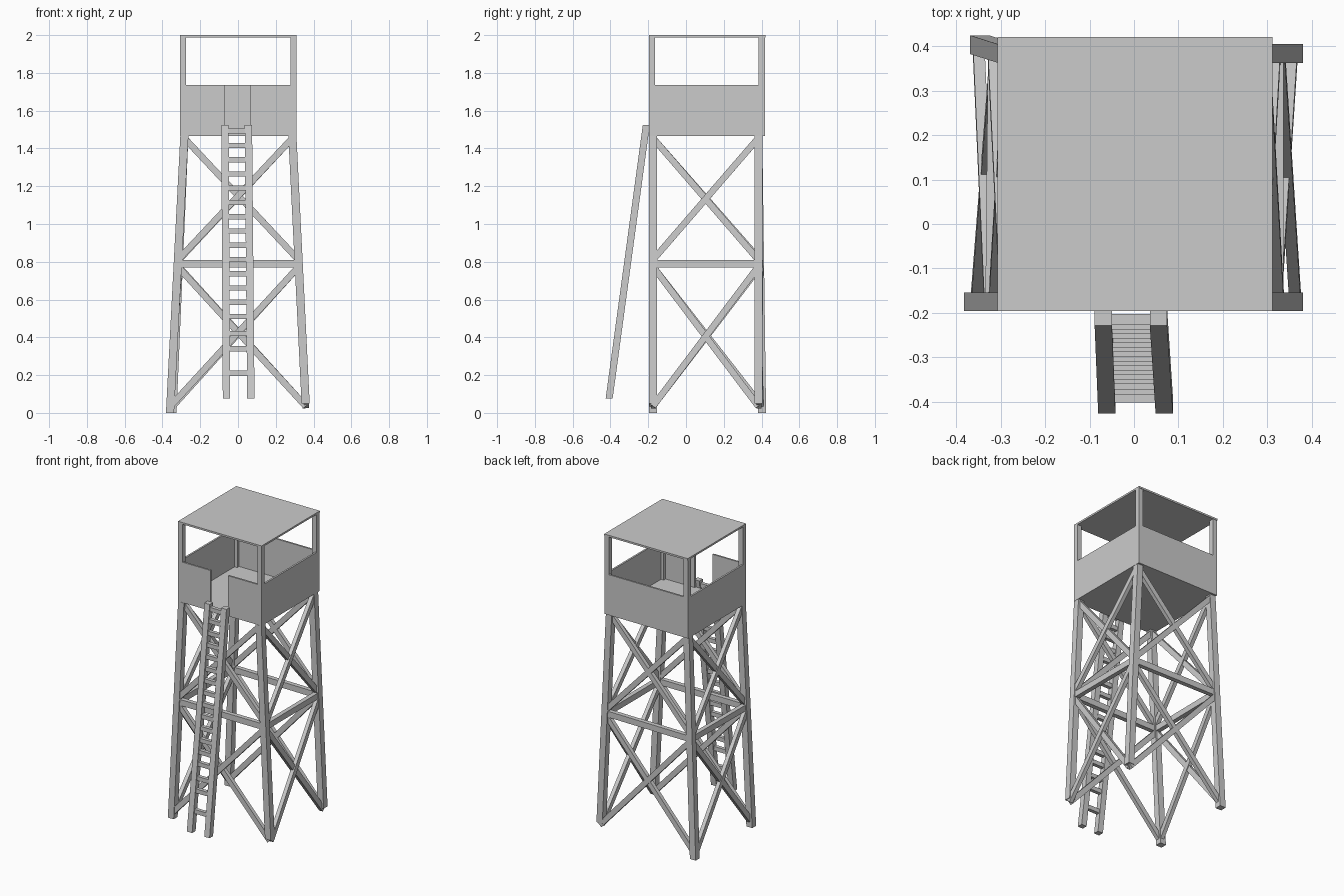
import bpy, bmesh
from mathutils import Vector

if "Cube" in bpy.data.objects:
    bpy.data.objects.remove(bpy.data.objects["Cube"])


def mesh_object(name, corner_sets):
    """One object made of several eight-cornered solids."""
    bm = bmesh.new()
    for pts in corner_sets:
        v = [bm.verts.new(p) for p in pts]
        for f in ((3, 2, 1, 0), (4, 5, 6, 7), (0, 1, 5, 4),
                  (1, 2, 6, 5), (2, 3, 7, 6), (3, 0, 4, 7)):
            bm.faces.new([v[i] for i in f])
    bmesh.ops.recalc_face_normals(bm, faces=bm.faces)
    me = bpy.data.meshes.new(name)
    bm.to_mesh(me)
    bm.free()
    ob = bpy.data.objects.new(name, me)
    bpy.context.collection.objects.link(ob)
    return ob


def box(x0, x1, y0, y1, z0, z1):
    return [(x, y, z) for z in (z0, z1)
            for x, y in ((x0, y0), (x1, y0), (x1, y1), (x0, y1))]


def post(a, b, w, d):
    """Leaning bar with level ends."""
    return [(p[0] + sx * w / 2, p[1] + sy * d / 2, p[2]) for p in (a, b)
            for sx, sy in ((-1, -1), (1, -1), (1, 1), (-1, 1))]


def beam(a, b, normal, w, d):
    """Bar from a to b with square ends, width w across the given normal."""
    a, b = Vector(a), Vector(b)
    t = (b - a).normalized()
    n = Vector(normal)
    n = (n - t * n.dot(t)).normalized()
    s = t.cross(n)
    return [p + s * (i * w / 2) + n * (j * d / 2) for p in (a, b)
            for i, j in ((-1, -1), (1, -1), (1, 1), (-1, 1))]


X0, X1, Y0, Y1 = -0.307, 0.311, -0.195, 0.417
ZF, ZW, T = 1.465, 1.735, 0.012

# cabin: floor, low walls with a front doorway, corner posts, roof
mesh_object("floor", [box(X0 + T, X1 - T, Y0, Y1 - T, ZF, ZF + 0.012)])
mesh_object("cabin_walls", [
    box(X0, -0.068, Y0, Y0 + T, ZF, ZW), box(0.064, X1, Y0, Y0 + T, ZF, ZW),
    box(X0, X1, Y1 - T, Y1, ZF, ZW),
    box(X0, X0 + T, Y0 + T, Y1 - T, ZF, ZW),
    box(X1 - T, X1, Y0 + T, Y1 - T, ZF, ZW)])
P = 0.032
mesh_object("roof_posts", [box(x, x + P, y, y + P, ZF, 1.99)
                           for x in (X0, X1 - P) for y in (Y0, Y1 - P)])
mesh_object("roof", [box(X0, X1, Y0, Y1 + 0.003, 1.988, 2.0)])

# splayed legs, as (foot, top); the right pair ends slightly higher
LEGS = {
    "front_left": ((-0.36, -0.175, 0), (-0.284, -0.175, ZF)),
    "front_right": ((0.358, -0.175, 0.05), (0.288, -0.175, ZF)),
    "back_right": ((0.358, 0.383, 0.05), (0.288, 0.383, ZF)),
    "back_left": ((-0.347, 0.403, 0), (-0.284, 0.383, ZF)),
}
for name, (a, b) in LEGS.items():
    mesh_object(name + "_leg", [post(a, b, 0.043, 0.042)])


def on_leg(name, z):
    a, b = map(Vector, LEGS[name])
    return a.lerp(b, (z - a.z) / (b.z - a.z))


# bracing: a girt at mid height and a cross above and below on each side
SIDES = [("front", "front_left", "front_right", (0, -1, 0)),
         ("right", "front_right", "back_right", (1, 0, 0)),
         ("back", "back_right", "back_left", (0, 1, 0)),
         ("left", "back_left", "front_left", (-1, 0, 0))]
for name, l, r, n in SIDES:
    mesh_object(name + "_girt",
                [beam(on_leg(l, 0.79), on_leg(r, 0.79), n, 0.04, 0.03)])
    bars = []
    for lo, hi in ((0.035, 0.775), (0.81, 1.455)):
        for off, (p, q) in ((0.004, (l, r)), (-0.004, (r, l))):
            o = Vector(n) * off
            bars.append(beam(on_leg(p, lo) + o, on_leg(q, hi) + o, n, 0.034, 0.026))
    mesh_object(name + "_cross_braces", bars)

# leaning ladder: two rails and evenly stepped rungs
YB, YT, ZB, ZT = -0.407, -0.21, 0.075, 1.525
mesh_object("ladder_rails", [
    post((xb, YB, ZB), (xt, YT, ZT), 0.039, 0.037)
    for xb, xt in ((-0.061, -0.069), (0.068, 0.055))])
rungs = []
for z in [0.21, 0.34, 0.42] + [0.51 + 0.0755 * i for i in range(14)]:
    y = YB + (YT - YB) * (z - ZB) / (ZT - ZB)
    rungs.append(box(-0.06, 0.056, y - 0.012, y + 0.012, z - 0.014, z + 0.014))
mesh_object("ladder_rungs", rungs)
